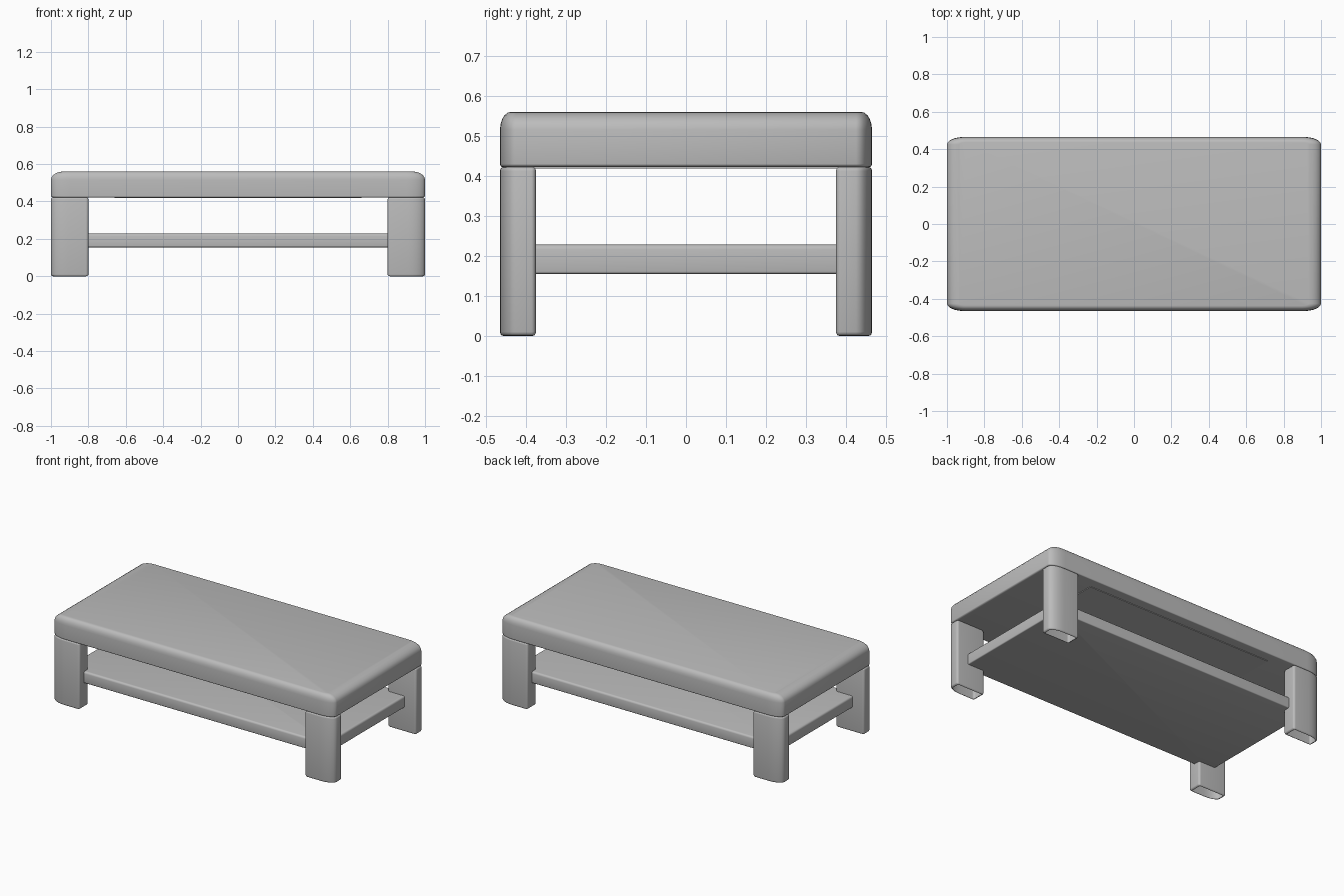
import bpy, bmesh, math

if "Cube" in bpy.data.objects:
    bpy.data.objects.remove(bpy.data.objects["Cube"])

grey = bpy.data.materials.new("plain grey")
grey.diffuse_color = (0.5, 0.5, 0.5, 1)
grey.use_nodes = True
grey.node_tree.nodes["Principled BSDF"].inputs["Base Color"].default_value = grey.diffuse_color
STEPS = 6


def rounded_ring(x0, x1, y0, y1, radii):
    """Rounded rectangle, counter-clockwise; one (rx, ry) per corner from +x+y."""
    pts = []
    corners = [(x1, y1, -1, -1), (x0, y1, 1, -1), (x0, y0, 1, 1), (x1, y0, -1, 1)]
    for i, ((cx, cy, sx, sy), (rx, ry)) in enumerate(zip(corners, radii)):
        for k in range(STEPS + 1):
            a = math.pi / 2 * (i + k / STEPS)
            pts.append((cx + sx * rx + rx * math.cos(a), cy + sy * ry + ry * math.sin(a)))
    return pts


def loft(name, box, radii, levels, open_bottom=False):
    """Stack rings of a rounded box; levels hold (z, x inset, y inset)."""
    x0, x1, y0, y1 = box
    bm = bmesh.new()
    rings = []
    for z, dx, dy in levels:
        shrunk = [(max(rx - dx, 0.004), max(ry - dy, 0.004)) for rx, ry in radii]
        ring = rounded_ring(x0 + dx, x1 - dx, y0 + dy, y1 - dy, shrunk)
        rings.append([bm.verts.new((x, y, z)) for x, y in ring])
    n = len(rings[0])
    for a, b in zip(rings, rings[1:]):
        for i in range(n):
            j = (i + 1) % n
            bm.faces.new((a[i], a[j], b[j], b[i]))
    bm.faces.new(rings[-1])
    if not open_bottom:
        bm.faces.new(rings[0][::-1])
    mesh = bpy.data.meshes.new(name)
    bm.to_mesh(mesh)
    bm.free()
    mesh.materials.append(grey)
    obj = bpy.data.objects.new(name, mesh)
    bpy.context.collection.objects.link(obj)
    bpy.context.view_layer.objects.active = obj
    bpy.ops.object.select_all(action='DESELECT')
    obj.select_set(True)
    bpy.ops.object.shade_smooth_by_angle(angle=math.radians(35))
    return obj


def edge(z, dz, dx, dy, top, steps=5):
    """Quarter-round edge levels at a top or bottom height."""
    out = []
    for k in range(steps + 1):
        a = math.pi / 2 * k / steps
        c, s = 1 - math.cos(a), 1 - math.sin(a)
        out.append((z - dz * s, dx * c, dy * c) if top else (z + dz * s, dx * c, dy * c))
    return out if top else out[::-1]


# Thick table top with a soft upper edge
loft("table_top", (-1, 1, -0.465, 0.465), [(0.1, 0.04)] * 4,
     edge(0.422, 0.008, 0.012, 0.006, False) + edge(0.56, 0.045, 0.065, 0.028, True))

# Thin panel on the underside of the top
loft("underside_panel", (-0.66, 0.66, -0.4, 0.4), [(0.005, 0.005)] * 4,
     [(0.418, 0, 0), (0.424, 0, 0)])

# Lower shelf
loft("lower_shelf", (-0.92, 0.92, -0.42, 0.42), [(0.01, 0.01)] * 4,
     edge(0.155, 0.006, 0.006, 0.006, False, 3) + edge(0.228, 0.012, 0.012, 0.012, True, 3))

# Four hollow-footed legs, outer corner rounded like the top, mirrored from one
leg = loft("legs", (0.8, 1, 0.375, 0.465),
           [(0.09, 0.04), (0.014, 0.012), (0.014, 0.012), (0.014, 0.012)],
           edge(0, 0.01, 0.012, 0.008, False, 3) + edge(0.422, 0.01, 0.012, 0.008, True, 3),
           open_bottom=True)
mirror = leg.modifiers.new("four corners", 'MIRROR')
mirror.use_axis = (True, True, False)
mirror.use_mirror_merge = False
